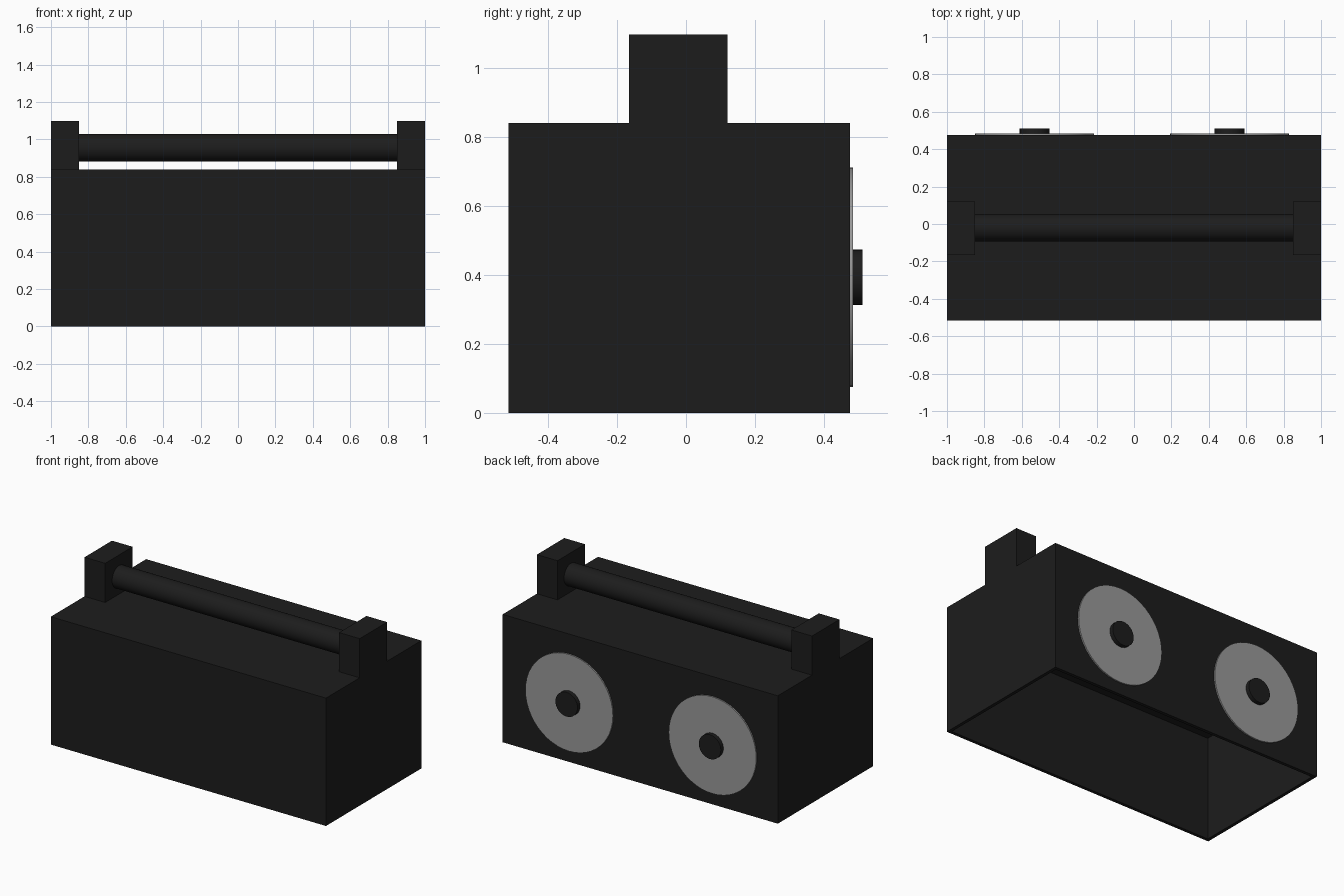
import bpy, bmesh
from math import pi
from mathutils import Matrix, Vector

if "Cube" in bpy.data.objects:
    bpy.data.objects.remove(bpy.data.objects["Cube"])


def material(name, value):
    mat = bpy.data.materials.new(name)
    mat.diffuse_color = (value, value, value, 1)
    mat.use_nodes = True
    mat.node_tree.nodes["Principled BSDF"].inputs["Base Color"].default_value = mat.diffuse_color
    return mat


BLACK = material("black_plastic", 0.012)
SILVER = material("silver_grille", 0.32)


def finish(name, bm, mat):
    bmesh.ops.recalc_face_normals(bm, faces=bm.faces)
    mesh = bpy.data.meshes.new(name)
    bm.to_mesh(mesh)
    bm.free()
    mesh.materials.append(mat)
    obj = bpy.data.objects.new(name, mesh)
    bpy.context.collection.objects.link(obj)
    return obj


def box_bm(lo, hi):
    lo, hi = Vector(lo), Vector(hi)
    bm = bmesh.new()
    bmesh.ops.create_cube(bm, size=1)
    bmesh.ops.scale(bm, vec=hi - lo, verts=bm.verts)
    bmesh.ops.translate(bm, vec=(lo + hi) / 2, verts=bm.verts)
    return bm


def cylinder(name, center, radius, depth, axis, mat, sides):
    bm = bmesh.new()
    turn = Matrix.Rotation(pi / 2, 4, 'Y' if axis == 'X' else 'X')
    bmesh.ops.create_cone(bm, cap_ends=True, segments=sides, radius1=radius,
                          radius2=radius, depth=depth,
                          matrix=Matrix.Translation(center) @ turn)
    obj = finish(name, bm, mat)
    bpy.ops.object.select_all(action='DESELECT')
    obj.select_set(True)
    bpy.context.view_layer.objects.active = obj
    bpy.ops.object.shade_smooth_by_angle()
    return obj


# Hollow case, open underneath with a thin rim
bm = box_bm((-1, -0.515, 0), (1, 0.475, 0.84))
bm.normal_update()
bottom = min(bm.faces, key=lambda f: f.calc_center_median().z)
bmesh.ops.inset_region(bm, faces=[bottom], thickness=0.03)
cavity = bmesh.ops.extrude_face_region(bm, geom=[bottom])
roof = [v for v in cavity["geom"] if isinstance(v, bmesh.types.BMVert)]
bmesh.ops.translate(bm, vec=(0, 0, 0.68), verts=roof)
if bottom.is_valid:
    bmesh.ops.delete(bm, geom=[bottom], context='FACES_ONLY')
finish("case", bm, BLACK)

# Handle posts at both ends, with the grip bar between them
for side, x0 in (("left", -1), ("right", 0.85)):
    post = box_bm((x0, -0.165, 0.84), (x0 + 0.15, 0.12, 1.097))
    finish(side + "_handle_post", post, BLACK)
cylinder("handle_bar", (0, -0.02, 0.955), 0.073, 1.72, 'X', BLACK, 32)

# Speaker discs with raised centre caps on the back
for side, x in (("left", -0.531), ("right", 0.511)):
    cylinder(side + "_speaker", (x, 0.4775, 0.393), 0.318, 0.013, 'Y', SILVER, 48)
    cylinder(side + "_speaker_cap", (x, 0.492, 0.393), 0.08, 0.038, 'Y', BLACK, 32)
